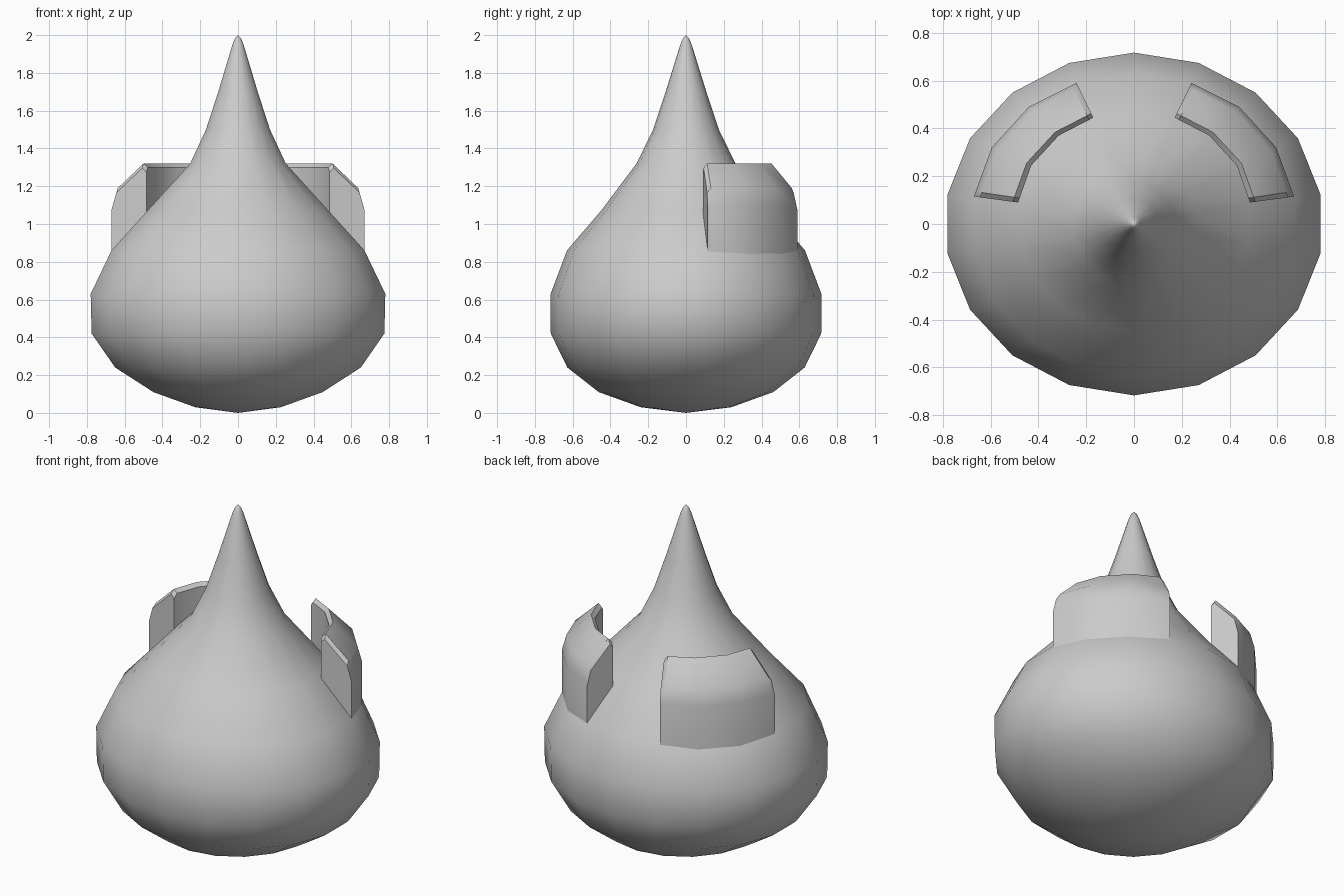
import bpy, bmesh
from math import sin, cos, radians
from mathutils import Vector

if "Cube" in bpy.data.objects:
    bpy.data.objects.remove(bpy.data.objects["Cube"])


def make_object(name, bm, angle):
    bmesh.ops.recalc_face_normals(bm, faces=bm.faces)
    mesh = bpy.data.meshes.new(name)
    bm.to_mesh(mesh)
    bm.free()
    ob = bpy.data.objects.new(name, mesh)
    bpy.context.collection.objects.link(ob)
    bpy.ops.object.select_all(action='DESELECT')
    ob.select_set(True)
    bpy.context.view_layer.objects.active = ob
    bpy.ops.object.shade_smooth_by_angle(angle=radians(angle))
    return ob


def bridge(bm, a, b):
    n = len(a)
    for i in range(n):
        j = (i + 1) % n
        bm.faces.new((a[i], a[j], b[j], b[i]))


# Teardrop body: 18-sided elliptical rings (z, x radius, y radius)
rings = [(0.03, 0.23, 0.24), (0.11, 0.455, 0.462), (0.24, 0.66, 0.628),
         (0.42, 0.787, 0.716), (0.63, 0.792, 0.717), (0.86, 0.68, 0.63),
         (1.07, 0.487, 0.45), (1.32, 0.257, 0.262), (1.50, 0.172, 0.174),
         (1.70, 0.106, 0.108), (1.95, 0.03, 0.03), (1.985, 0.015, 0.015)]
bm = bmesh.new()
loops = []
for z, rx, ry in rings:
    angles = [radians(90 + 20 * k) for k in range(18)]
    loops.append([bm.verts.new((rx * cos(a), ry * sin(a), z)) for a in angles])
for a, b in zip(loops, loops[1:]):
    bridge(bm, a, b)
for z, loop in ((0, loops[0]), (2, loops[-1])):
    tip = bm.verts.new((0, 0, z))
    for i in range(18):
        bm.faces.new((loop[i], loop[(i + 1) % 18], tip))
make_object("teardrop_body", bm, 60)

# Curved fin: cross-section swept along an inner and an outer arc
inner = [Vector(p) for p in ((0.485, 0.09), (0.43, 0.245), (0.315, 0.37), (0.17, 0.445))]
outer = [Vector(p) for p in ((0.67, 0.115), (0.595, 0.32), (0.44, 0.49), (0.24, 0.59))]
section = [(0, 0.66), (0, 1.3), (0.12, 1.32), (0.86, 1.19), (1, 1.1), (1, 0.66)]


def build_fin(name, side):
    bm = bmesh.new()
    stations = [(inner[i], outer[i], 0) for i in range(4)]
    # small bevel at both ends
    stations[0] = (inner[0], outer[0], 0.025)
    stations[3] = (inner[3], outer[3], 0.025)
    for at, i, j in ((1, 0, 1), (4, 3, 2)):
        stations.insert(at, (inner[i].lerp(inner[j], 0.12), outer[i].lerp(outer[j], 0.1), 0))
    loops = []
    for a, b, drop in stations:
        loop = []
        for k, (t, z) in enumerate(section):
            p = a.lerp(b, t)
            loop.append(bm.verts.new((side * p.x, p.y, z - (drop if 0 < k < 5 else 0))))
        loops.append(loop)
    for a, b in zip(loops, loops[1:]):
        bridge(bm, a, b)
    bm.faces.new(loops[0])
    bm.faces.new(loops[-1])
    return make_object(name, bm, 38)


build_fin("right_fin", 1)
build_fin("left_fin", -1)
